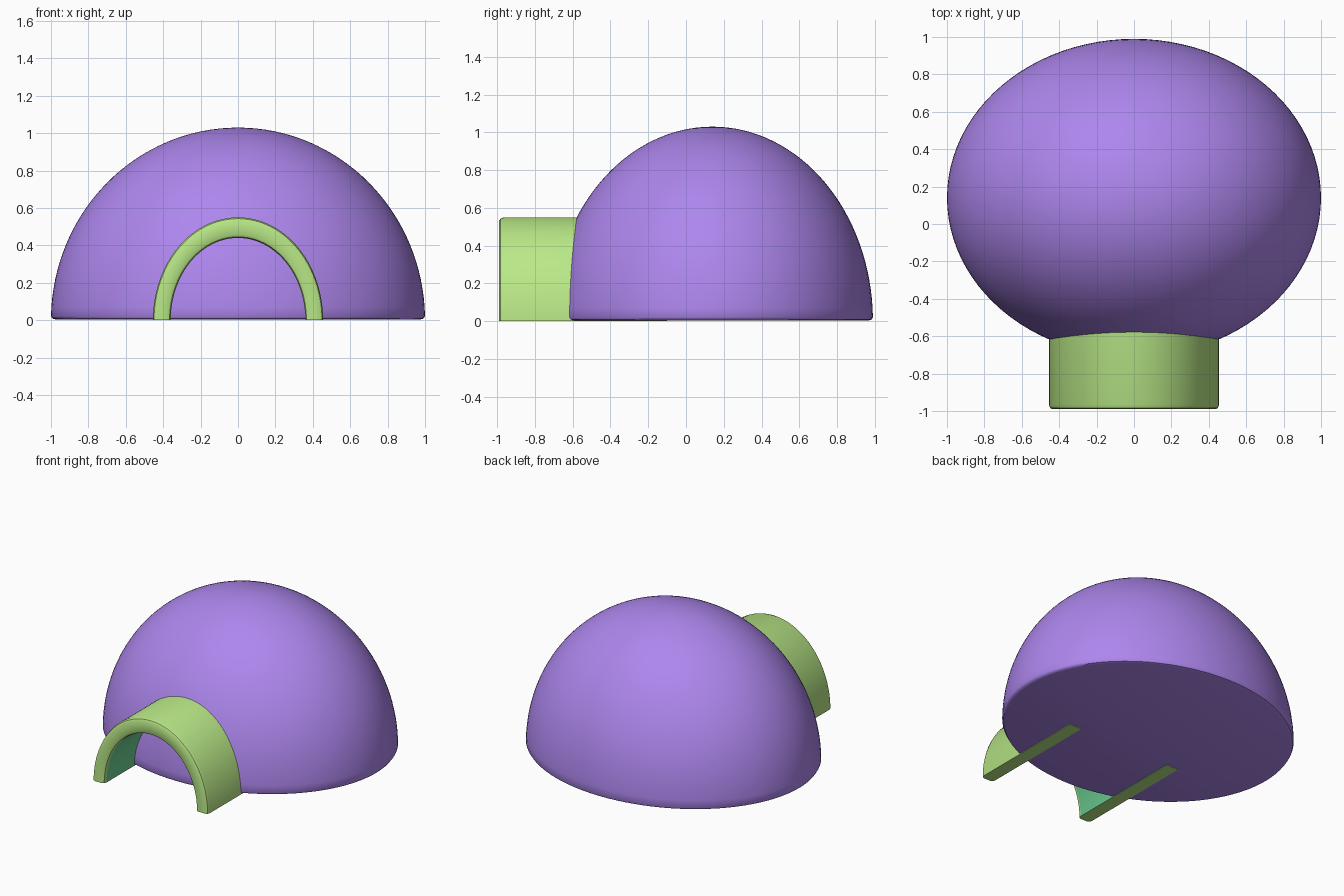
import bpy, bmesh
from math import sin, cos, pi

if "Cube" in bpy.data.objects:
    bpy.data.objects.remove(bpy.data.objects["Cube"])


def material(name, color):
    m = bpy.data.materials.new(name)
    m.diffuse_color = (*color, 1)
    m.use_nodes = True
    m.node_tree.nodes["Principled BSDF"].inputs["Base Color"].default_value = m.diffuse_color
    return m


def finish(name, bm, mats):
    bmesh.ops.recalc_face_normals(bm, faces=bm.faces)
    me = bpy.data.meshes.new(name)
    bm.to_mesh(me)
    bm.free()
    ob = bpy.data.objects.new(name, me)
    bpy.context.collection.objects.link(ob)
    for m in mats:
        me.materials.append(m)
    bpy.ops.object.select_all(action='DESELECT')
    ob.select_set(True)
    bpy.context.view_layer.objects.active = ob
    bpy.ops.object.shade_smooth_by_angle(angle=0.7)
    return ob


purple = material("purple", (0.42, 0.24, 0.85))
green = material("green", (0.48, 0.80, 0.24))
teal = material("teal", (0.15, 0.62, 0.29))

# Dome: half ellipsoid with a softly turned-in rim and a closed base
RX, RY, RZ, CY = 1.0, 0.85, 1.03, 0.14
SEG, RINGS = 96, 32
profile = [(0.975, 0.004), (0.992, 0.009)]
profile += [(cos(a), RZ * sin(a)) for a in
            (0.02 + (pi / 2 - 0.02) * i / RINGS for i in range(RINGS))]
bm = bmesh.new()
rings = [[bm.verts.new((RX * r * cos(2 * pi * k / SEG), CY + RY * r * sin(2 * pi * k / SEG), z))
          for k in range(SEG)] for r, z in profile]
for lo, hi in zip(rings, rings[1:]):
    for k in range(SEG):
        n = (k + 1) % SEG
        bm.faces.new((lo[k], lo[n], hi[n], hi[k]))
apex = bm.verts.new((0, CY, RZ))
for k in range(SEG):
    bm.faces.new((rings[-1][k], rings[-1][(k + 1) % SEG], apex))
bm.faces.new(rings[0][::-1])
finish("dome", bm, [purple])

# Entrance tunnel: wall section (half width, height, y) swept along a half ellipse
section = [(0.455, 0.55, -0.10), (0.455, 0.55, -0.965), (0.449, 0.543, -0.983),
           (0.437, 0.53, -0.99), (0.378, 0.458, -0.99), (0.366, 0.446, -0.983),
           (0.36, 0.44, -0.965), (0.36, 0.44, -0.10)]
STEPS, N = 48, len(section)
bm = bmesh.new()
arch = [[bm.verts.new((w * cos(pi * i / STEPS), y, h * sin(pi * i / STEPS)))
         for w, h, y in section] for i in range(STEPS + 1)]
for a, b in zip(arch, arch[1:]):
    for j in range(N):
        n = (j + 1) % N
        f = bm.faces.new((a[j], a[n], b[n], b[j]))
        f.material_index = 1 if j == 6 else 0   # inner lining
bm.faces.new(arch[0])
bm.faces.new(arch[-1][::-1])
finish("entrance_tunnel", bm, [green, teal])
